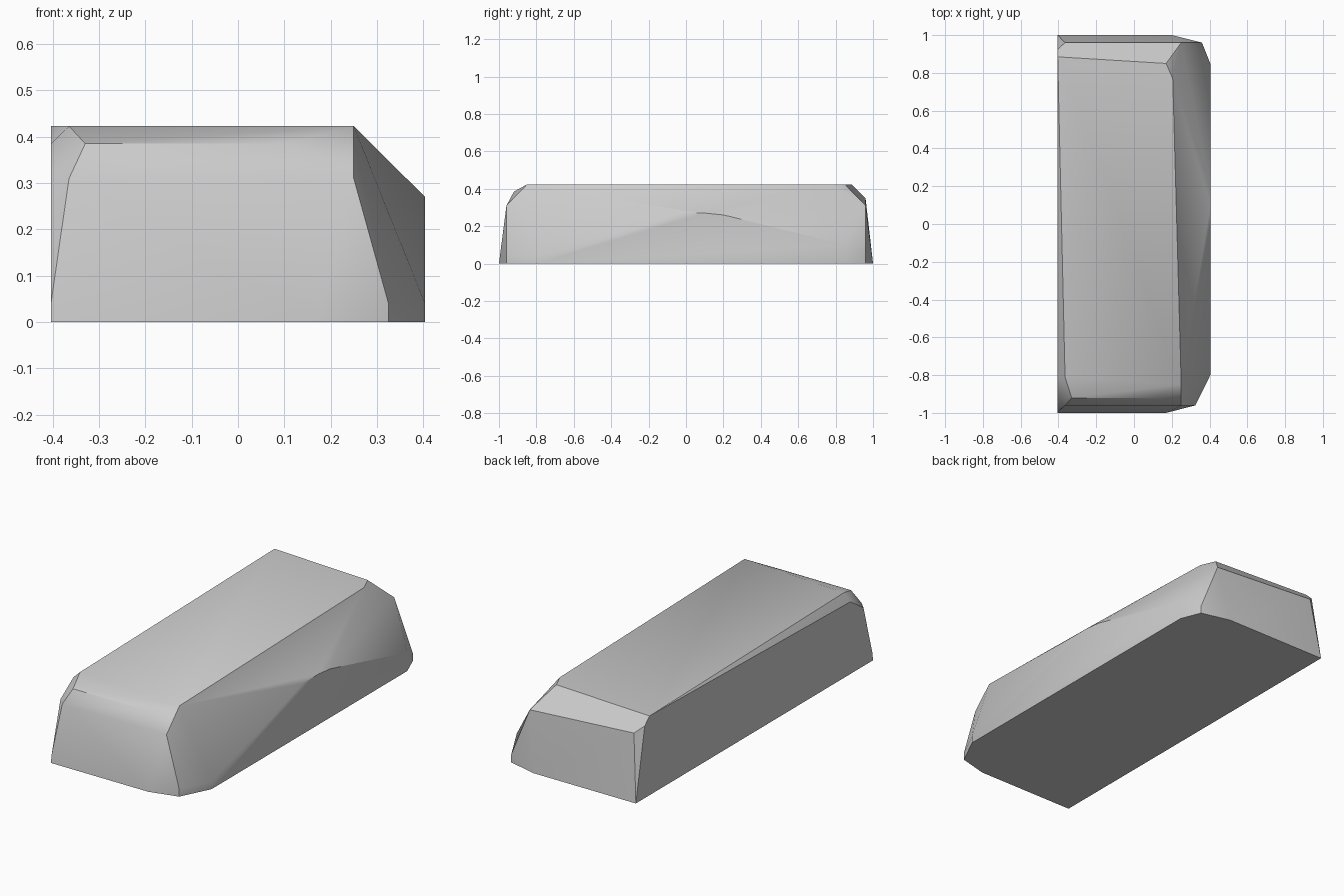
import bpy
import bmesh

cube = bpy.data.objects.get("Cube")
if cube:
    bpy.data.objects.remove(cube, do_unlink=True)

# Flat grey stone
stone = bpy.data.materials.new("grey_stone")
stone.use_nodes = True
colour = (0.6, 0.6, 0.6, 1)
stone.diffuse_color = colour
stone.node_tree.nodes["Principled BSDF"].inputs["Base Color"].default_value = colour

# Ground outline of the block, with chipped right corners
base = [(-.404, -1), (.17, -1), (.325, -.96), (.404, -.8),
        (.404, .85), (.36, .96), (.2, 1), (-.404, 1)]
# Flat top outline, slightly skewed
crown = [(-.365, -.81), (.25, -.85), (.205, .77), (.17, .85), (-.404, .885)]

# Worn corners and edges between ground and top
front_wear = [(-.33, -.92, .385), (.1, -.92, .385), (-.365, -.96, .31),
              (.25, -.96, .31), (.325, -.96, .04), (-.404, -.995, .04)]
back_wear = [(.25, .96, .31), (-.365, .96, .35), (-.404, .925, .385),
             (.36, .96, .04)]
left_wear = [(-.404, -.81, .385), (-.404, -.92, .31)]
right_wear = [(.404, -.03, .27), (.404, .1, .27), (.404, .2, .26),
              (.404, .85, .1), (.404, -.8, .04)]

points = [(x, y, 0) for x, y in base] + [(x, y, .423) for x, y in crown]
points += front_wear + back_wear + left_wear + right_wear

# Wrap the corner points in one faceted solid
bm = bmesh.new()
for p in points:
    bm.verts.new(p)
bmesh.ops.convex_hull(bm, input=bm.verts[:])
bmesh.ops.delete(bm, geom=[v for v in bm.verts if not v.link_faces], context='VERTS')
bmesh.ops.dissolve_limit(bm, angle_limit=.01, verts=bm.verts[:], edges=bm.edges[:])
bmesh.ops.recalc_face_normals(bm, faces=bm.faces[:])
mesh = bpy.data.meshes.new("stone_block")
bm.to_mesh(mesh)
bm.free()
mesh.materials.append(stone)

block = bpy.data.objects.new("stone_block", mesh)
bpy.context.collection.objects.link(block)
bpy.ops.object.select_all(action='DESELECT')
block.select_set(True)
bpy.context.view_layer.objects.active = block
bpy.ops.object.shade_smooth_by_angle(angle=.5236)
